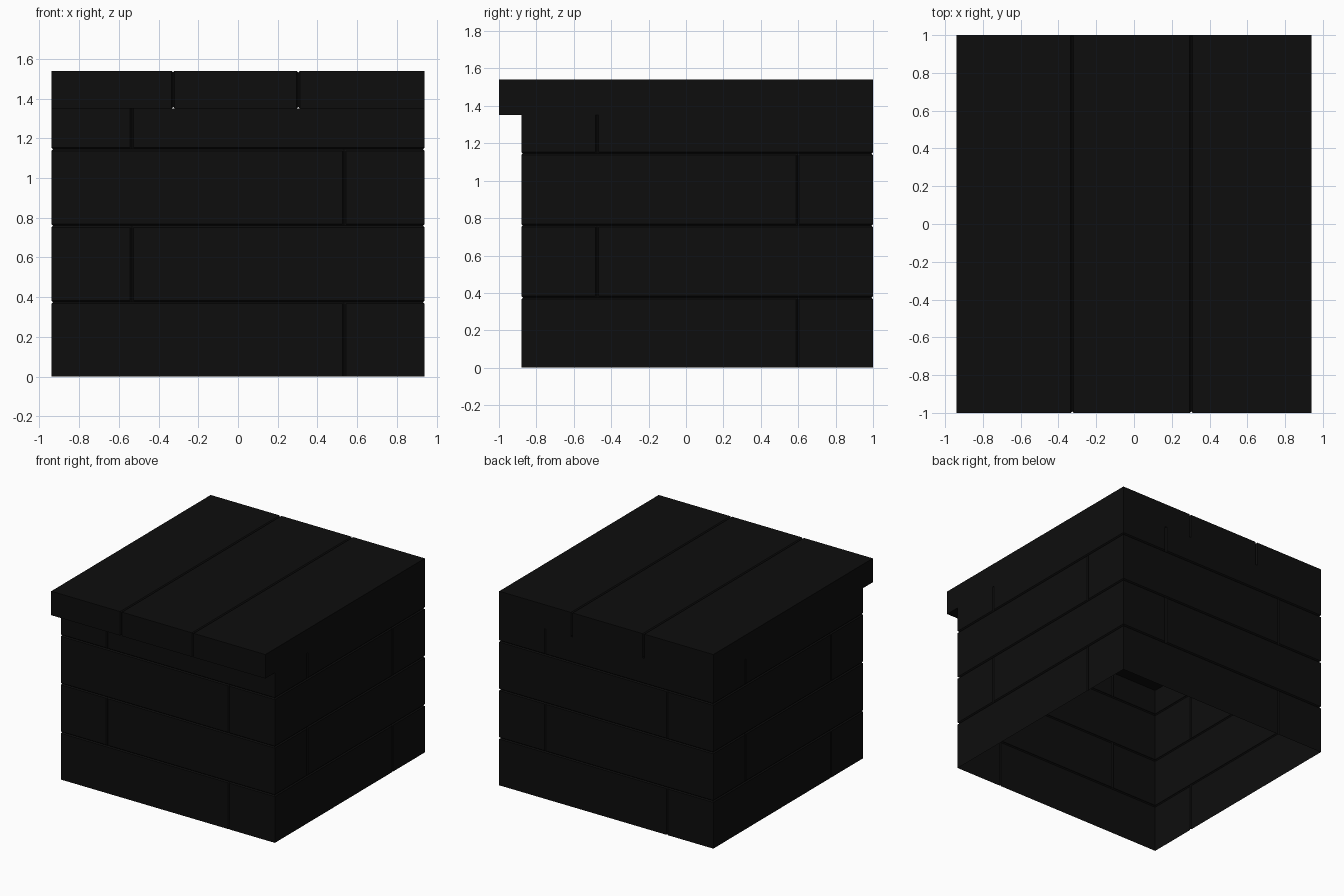
import bpy, bmesh
from mathutils import Vector, Matrix

cube = bpy.data.objects.get("Cube")
if cube:
    bpy.data.objects.remove(cube, do_unlink=True)

HALF = 0.94          # half width of the square box
CENTRE_Y = 0.06      # the box sits behind the lid's front lip
LID_Z, TOP_Z = 1.35, 1.54
GROOVE = 0.008       # depth and half width of the grooves between planks

black = bpy.data.materials.new("black_wood")
black.use_nodes = True
colour = (0.004, 0.004, 0.004, 1)
black.diffuse_color = colour
black.node_tree.nodes["Principled BSDF"].inputs["Base Color"].default_value = colour


def loft(name, stations, capped):
    """Skin matching loops of points; optionally close both ends."""
    bm = bmesh.new()
    rings = [[bm.verts.new(p) for p in loop] for loop in stations]
    for low, high in zip(rings, rings[1:]):
        for i in range(len(low)):
            j = (i + 1) % len(low)
            bm.faces.new((low[i], low[j], high[j], high[i]))
    if capped:
        bm.faces.new(rings[0])
        bm.faces.new(rings[-1])
    bmesh.ops.recalc_face_normals(bm, faces=bm.faces)
    mesh = bpy.data.meshes.new(name)
    bm.to_mesh(mesh)
    bm.free()
    mesh.materials.append(black)
    obj = bpy.data.objects.new(name, mesh)
    bpy.context.collection.objects.link(obj)


def wall_loop(z, seam, inset):
    """Square loop with one notched plank joint on every side."""
    depth = HALF - inset
    side = [(-depth, depth), (seam - GROOVE, depth),
            (seam, HALF - GROOVE), (seam + GROOVE, depth)]
    loop = []
    for turn in range(4):
        spin = Matrix.Rotation(turn * 1.5707963, 3, "Z")
        loop += [spin @ Vector((along, -out, z)) + Vector((0, CENTRE_Y, 0))
                 for along, out in side]
    return loop


def lid_loop(x, inset):
    """Rectangular cross-section of the lid."""
    y, low, high = 1 - inset, LID_Z + inset, TOP_Z - inset
    return [(x, -y, low), (x, y, low), (x, y, high), (x, -y, high)]


# Courses of wall planks with alternating joints, open underneath
levels = [0, 0.375, 0.76, 1.145, LID_Z]
for row in range(4):
    bottom, top = levels[row], levels[row + 1]
    seam = 0.535 if row % 2 == 0 else -0.535
    loops = [wall_loop(bottom + GROOVE, seam, 0), wall_loop(top - GROOVE, seam, 0)]
    loops.insert(0, wall_loop(bottom, seam, GROOVE if row > 0 else 0))
    loops.append(wall_loop(top, seam, GROOVE if row < 3 else 0))
    loft(f"wall_course_{row + 1}", loops, False)

# Lid of three boards, flush at the back with a lip at the front
seams = [-0.327, 0.303]
stations = [lid_loop(-HALF, 0)]
for x in seams:
    stations += [lid_loop(x - GROOVE, 0), lid_loop(x, GROOVE), lid_loop(x + GROOVE, 0)]
stations.append(lid_loop(HALF, 0))
loft("lid_boards", stations, True)
